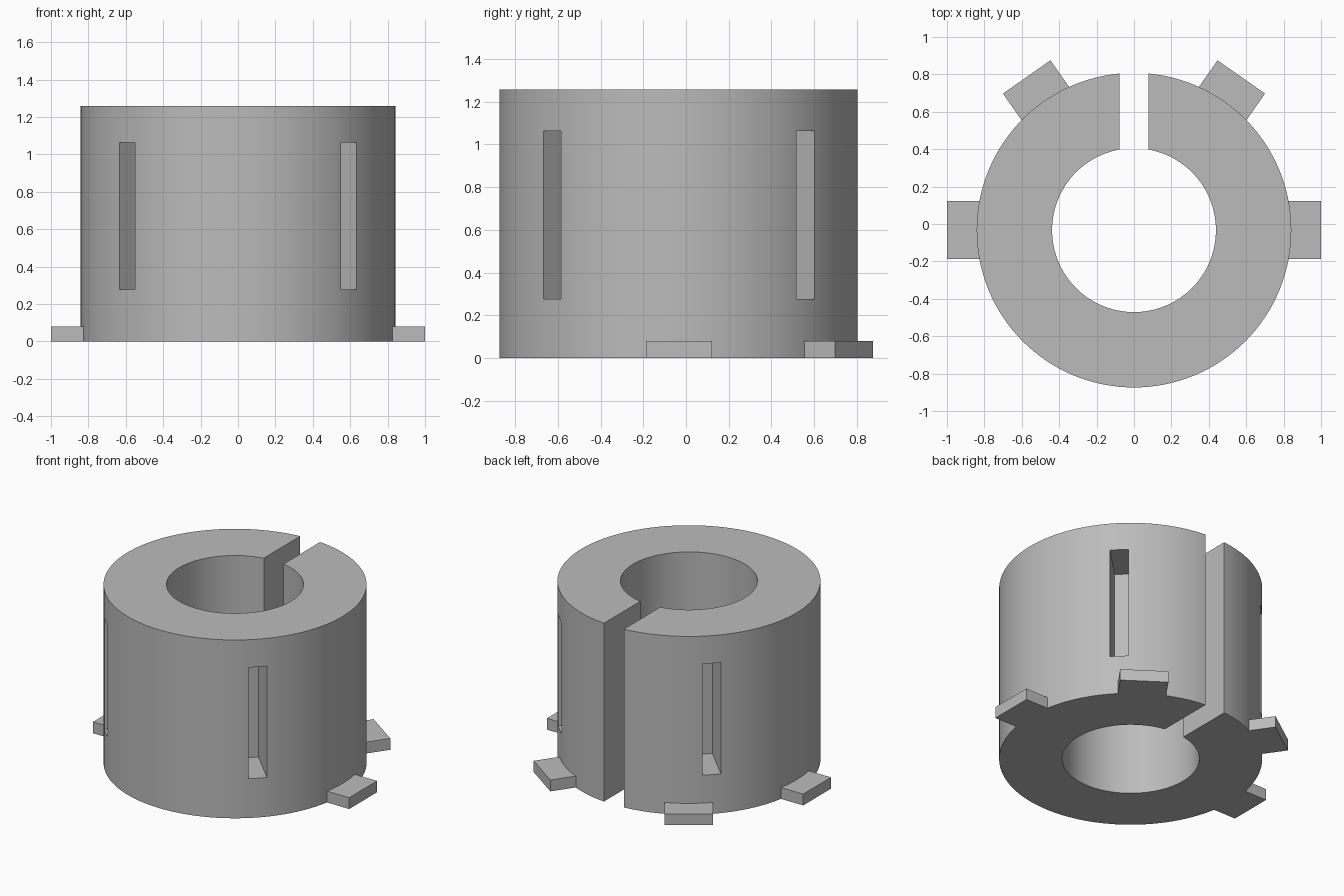
import bpy
from math import cos, sin, radians
from mathutils import Matrix

old = bpy.data.objects.get("Cube")
if old:
    bpy.data.objects.remove(old, do_unlink=True)

CENTRE_Y = -0.033
HEIGHT = 1.258
OUTER, INNER = 0.841, 0.438

# Single grey material
grey = bpy.data.materials.new("plain grey")
grey.use_nodes = True
colour = (0.5, 0.5, 0.5, 1)
grey.diffuse_color = colour
grey.node_tree.nodes["Principled BSDF"].inputs["Base Color"].default_value = colour


def cylinder(name, radius, z0, z1):
    bpy.ops.mesh.primitive_cylinder_add(
        vertices=128, radius=radius, depth=z1 - z0,
        location=(0, CENTRE_Y, (z0 + z1) / 2))
    ob = bpy.context.object
    ob.name = name
    return ob


def radial_block(name, angle, r0, r1, width, z0, z1):
    """Box reaching outwards from the axis at the given angle."""
    bpy.ops.mesh.primitive_cube_add(size=1)
    ob = bpy.context.object
    ob.name = name
    a, mid = radians(angle), (r0 + r1) / 2
    ob.data.transform(
        Matrix.Translation((mid * cos(a), mid * sin(a) + CENTRE_Y, (z0 + z1) / 2))
        @ Matrix.Rotation(a, 4, "Z")
        @ Matrix.Diagonal((r1 - r0, width, z1 - z0, 1)))
    return ob


def combine(target, tool, operation):
    mod = target.modifiers.new(operation.lower(), "BOOLEAN")
    mod.operation = operation
    mod.solver = "EXACT"
    mod.object = tool
    bpy.context.view_layer.objects.active = target
    bpy.ops.object.modifier_apply(modifier=mod.name)
    bpy.data.objects.remove(tool, do_unlink=True)


def finish(ob):
    ob.data.materials.clear()
    ob.data.materials.append(grey)
    bpy.ops.object.select_all(action="DESELECT")
    ob.select_set(True)
    bpy.context.view_layer.objects.active = ob
    bpy.ops.object.shade_smooth_by_angle(angle=radians(30))


# Thick sleeve with its bore and the split at the back
sleeve = cylinder("split_sleeve", OUTER, 0, HEIGHT)
combine(sleeve, cylinder("bore_cutter", INNER, -0.1, HEIGHT + 0.1), "DIFFERENCE")
combine(sleeve, radial_block("split_cutter", 90, 0.1, 1.1, 0.155, -0.1, HEIGHT + 0.1),
        "DIFFERENCE")

# Four tall blind pockets
for angle in (45, 135, 225, 315):
    combine(sleeve, radial_block("pocket_cutter", angle, 0.525, 1.1, 0.118, 0.277, 1.062),
            "DIFFERENCE")

# Four locking tabs around the foot, trimmed to the sleeve wall
tabs = {"left_tab": 0, "back_left_tab": 55, "back_right_tab": 125, "right_tab": 180}
for name, angle in tabs.items():
    tab = radial_block(name, angle, 0.7, 1.0, 0.31, 0, 0.08)
    combine(tab, cylinder("tab_trimmer", OUTER, -0.1, 0.3), "DIFFERENCE")
    finish(tab)

finish(sleeve)
